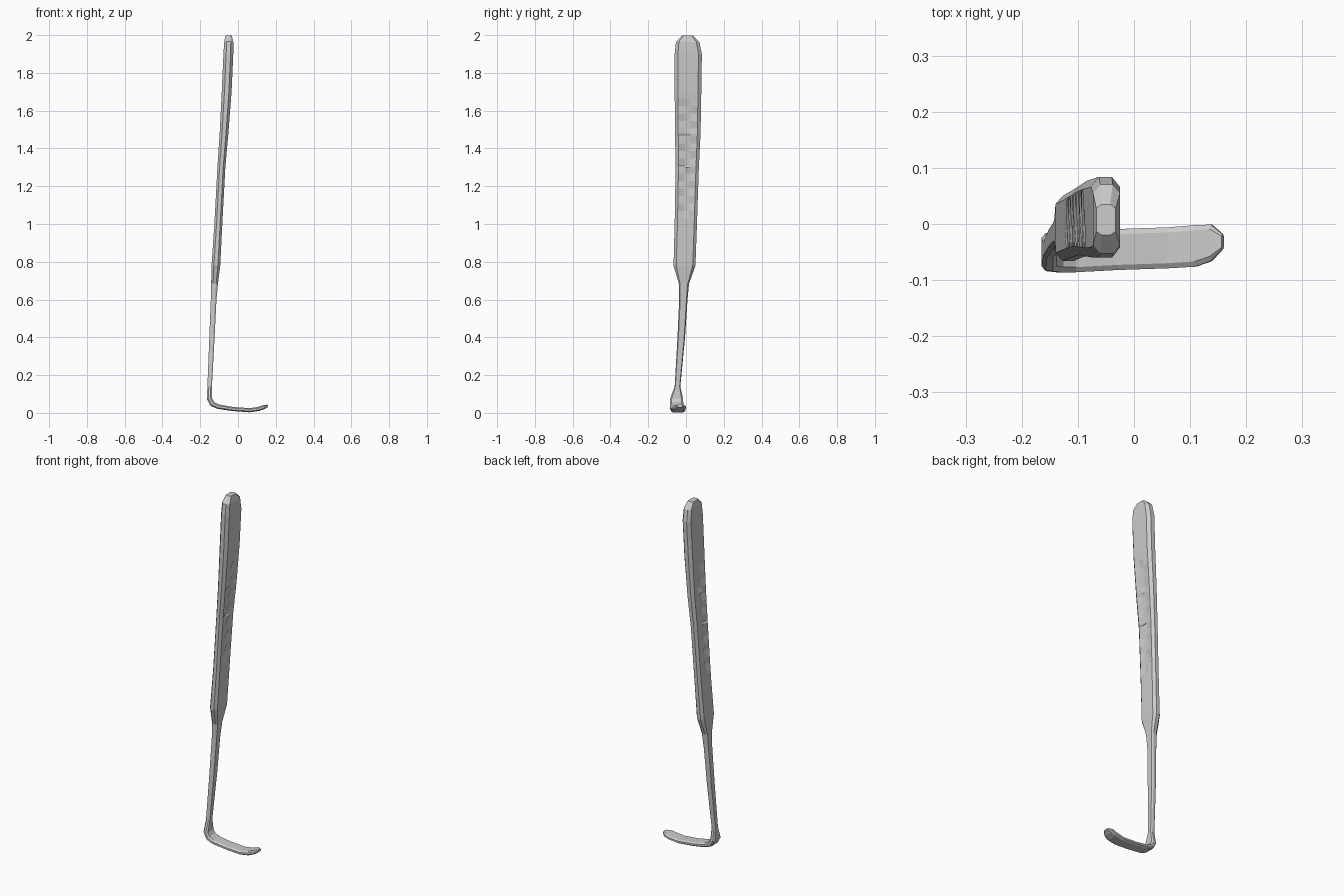
import bpy, bmesh
from mathutils import Vector

if "Cube" in bpy.data.objects:
    bpy.data.objects.remove(bpy.data.objects["Cube"])

# Stations along the tool: centre x, centre z, half thickness, y min, y max
HANDLE = [
    (-0.050, 1.998, 0.017, -0.020, 0.035),
    (-0.049, 1.965, 0.024, -0.053, 0.070),
    (-0.051, 1.900, 0.026, -0.060, 0.084),
    (-0.060, 1.700, 0.026, -0.060, 0.081),
    (-0.074, 1.480, 0.023, -0.058, 0.077),
    (-0.088, 1.300, 0.021, -0.055, 0.068),
    (-0.104, 1.000, 0.021, -0.060, 0.058),
    (-0.117, 0.780, 0.023, -0.066, 0.050),
    (-0.124, 0.685, 0.018, -0.038, 0.016)]
SHAFT = [
    HANDLE[-1],
    (-0.129, 0.600, 0.015, -0.036, 0.008),
    (-0.138, 0.400, 0.014, -0.045, -0.005),
    (-0.150, 0.140, 0.012, -0.060, -0.030),
    (-0.151, 0.075, 0.014, -0.084, -0.016)]
BLADE = [
    SHAFT[-1],
    (-0.135, 0.047, 0.014, -0.086, -0.014),
    (-0.105, 0.033, 0.012, -0.086, -0.013),
    (-0.030, 0.021, 0.011, -0.082, -0.009),
    (0.060, 0.014, 0.011, -0.079, -0.006),
    (0.110, 0.021, 0.011, -0.076, -0.002),
    (0.138, 0.031, 0.011, -0.066, -0.001),
    (0.158, 0.038, 0.006, -0.045, -0.018)]

PATH = HANDLE + SHAFT[1:] + BLADE[1:]


def frame(st):
    """Thickness direction at a station, square to the path."""
    i = PATH.index(st)
    a, b = PATH[max(i - 1, 0)], PATH[min(i + 1, len(PATH) - 1)]
    d = Vector((b[0] - a[0], 0, b[1] - a[1])).normalized()
    return Vector((-d.z, 0, d.x))


def row(st, n, carve=None):
    """Bevelled strip section; the handle gets two extra columns per face."""
    x, z, t, y0, y1 = st
    cols = (-0.75, -0.2, 0.2, 0.75) if carve else (-0.75, 0.75)
    pts = [(-1, -0.45)]
    for k, c in enumerate(cols):
        pts.append((c, -1 + (carve[k] / t if carve else 0)))
    pts += [(1, -0.45), (1, 0.45)]
    for k, c in reversed(list(enumerate(cols))):
        pts.append((c, 1 - (carve[k] / t if carve else 0)))
    pts.append((-1, 0.45))
    return [Vector((x, (y0 + y1) / 2 + (y1 - y0) / 2 * u, z)) + n * (t * v)
            for u, v in pts]


def loft(name, rings, cap_first=False, cap_last=False):
    bm = bmesh.new()
    vs = [[bm.verts.new(p) for p in r] for r in rings]
    m = len(vs[0])
    for a, b in zip(vs, vs[1:]):
        for i in range(m):
            j = (i + 1) % m
            bm.faces.new((a[i], a[j], b[j], b[i]))
    if cap_first:
        bm.faces.new(vs[0])
    if cap_last:
        bm.faces.new(vs[-1][::-1])
    bmesh.ops.recalc_face_normals(bm, faces=bm.faces)
    me = bpy.data.meshes.new(name)
    bm.to_mesh(me)
    bm.free()
    ob = bpy.data.objects.new(name, me)
    bpy.context.collection.objects.link(ob)
    return ob


# Handle: paddle grip with a zigzag of shallow grip notches on both faces
rings = []
rows = [(s, frame(s), (0, 0, 0, 0)) for s in HANDLE]
N = 17
for i in range(N):
    z = 1.665 - i * 0.635 / (N - 1)
    for a, b in zip(HANDLE, HANDLE[1:]):
        if b[1] < z <= a[1]:
            f = (a[1] - z) / (a[1] - b[1])
            s = tuple(p + (q - p) * f for p, q in zip(a, b))
            n = frame(a).lerp(frame(b), f).normalized()
            depth = 0.0 if i in (0, N - 1) else 0.009
            carve = (0, depth, 0, 0) if i % 2 else (0, 0, depth, 0)
            rows.append((s, n, carve))
rows.sort(key=lambda r: -r[0][1])
loft("handle", [row(*r) for r in rows], cap_first=True)

# Shaft: slim neck
loft("shaft", [row(s, frame(s)) for s in SHAFT])

# Blade: bent foot with an upturned tip
loft("hook_blade", [row(s, frame(s)) for s in BLADE], cap_last=True)
